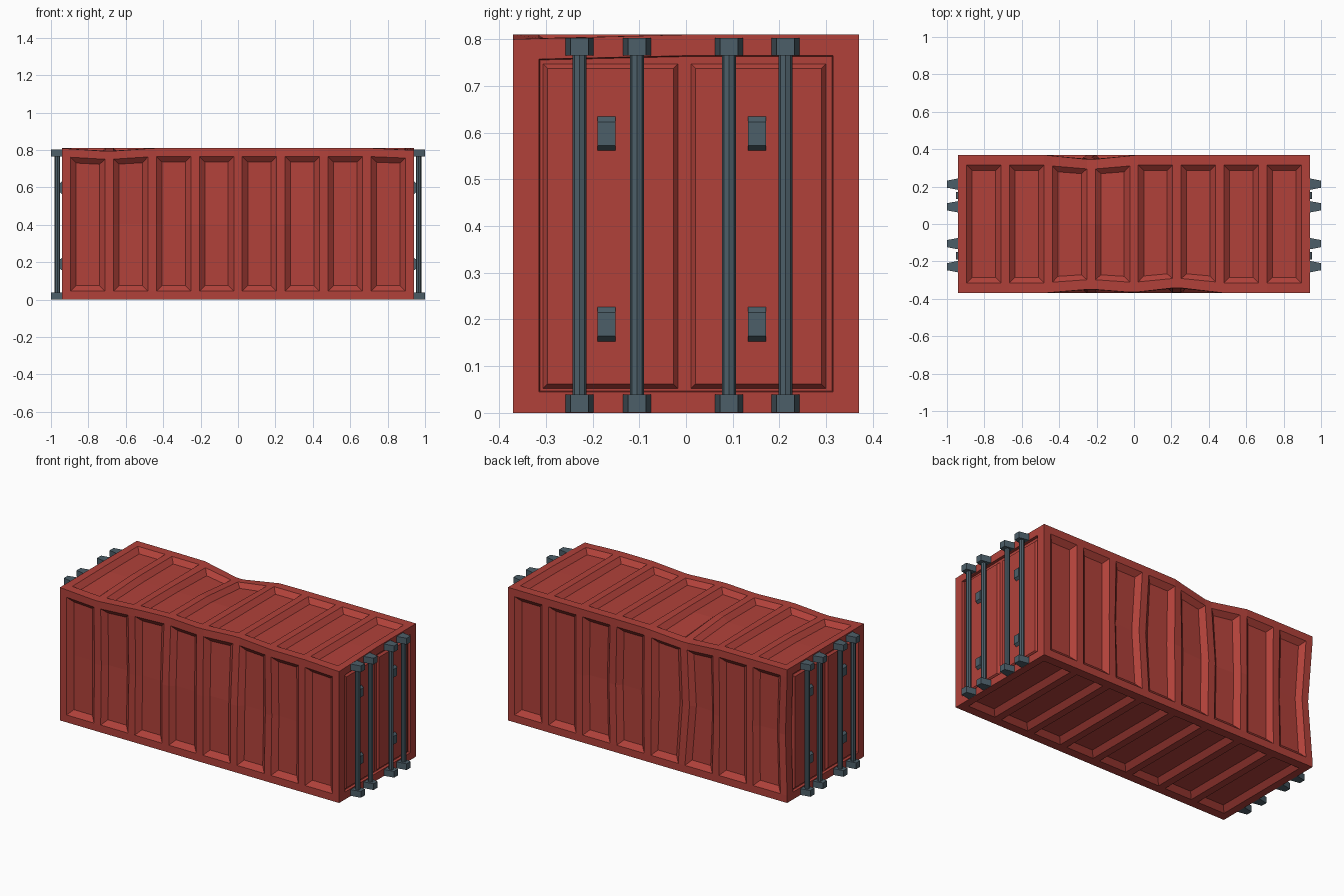
import bpy, bmesh
from mathutils import Vector

if "Cube" in bpy.data.objects:
    bpy.data.objects.remove(bpy.data.objects["Cube"])


def material(name, rgb):
    m = bpy.data.materials.new(name)
    m.diffuse_color = (*rgb, 1)
    m.use_nodes = True
    m.node_tree.nodes["Principled BSDF"].inputs["Base Color"].default_value = m.diffuse_color
    return m


RED = material("container red", (0.44, 0.053, 0.042))
STEEL = material("blue grey steel", (0.073, 0.113, 0.14))


def finish(name, bm, mat):
    bmesh.ops.recalc_face_normals(bm, faces=bm.faces[:])
    me = bpy.data.meshes.new(name)
    bm.to_mesh(me)
    bm.free()
    me.materials.append(mat)
    ob = bpy.data.objects.new(name, me)
    bpy.context.collection.objects.link(ob)
    return ob


# Container body: box shell cut along the panel lines
L, W, H, F = 0.94, 0.37, 0.81, 0.045
COUNT = 8
pitch = (2 * L - F) / COUNT
xs = [-L] + [v for i in range(COUNT) for v in (-L + F + i * pitch, -L + (i + 1) * pitch)] + [L]
ys = [-W, -W + F + 0.01, 0, W - F - 0.01, W]
zs = [0, F, H / 2, H - F, H]
lines = (xs, ys, zs)

bm = bmesh.new()
cache = {}


def vert(p):
    key = tuple(round(c, 5) for c in p)
    if key not in cache:
        cache[key] = bm.verts.new(p)
    return cache[key]


recesses, ends = [], []
for axis in range(3):
    a, b = (axis + 1) % 3, (axis + 2) % 3
    for level in (lines[axis][0], lines[axis][-1]):
        for i in range(len(lines[a]) - 1):
            for j in range(len(lines[b]) - 1):
                quad = []
                for di, dj in ((0, 0), (1, 0), (1, 1), (0, 1)):
                    p = [0, 0, 0]
                    p[axis], p[a], p[b] = level, lines[a][i + di], lines[b][j + dj]
                    quad.append(vert(p))
                f = bm.faces.new(quad)
                idx = {a: i, b: j}
                if axis == 0:
                    if i in (1, 2) and j in (1, 2):
                        ends.append(f)
                elif idx[0] % 2 == 1 and idx[3 - axis] in (1, 2):
                    recesses.append(f)
bmesh.ops.recalc_face_normals(bm, faces=bm.faces[:])

# Corrugation recesses and shallow door openings
bmesh.ops.inset_region(bm, faces=recesses, thickness=0.03, depth=-0.027, use_even_offset=True)
bmesh.ops.inset_region(bm, faces=ends, thickness=0.002, depth=-0.015, use_even_offset=True)

# Dents: centre, radius, push
dents = [
    ((-0.23, W, H), 0.26, (0, -0.024, -0.03)),
    ((-0.23, -W, H), 0.26, (0, 0.02, 0)),
    ((0.23, -W, H), 0.26, (0, 0.028, 0)),
    ((-0.70, -W, H), 0.25, (0, 0, -0.016)),
    ((L, -W, H), 0.22, (0, 0, -0.010)),
    ((-L, W, H / 2), 0.28, (0.02, -0.012, 0)),
    ((-0.25, W, H / 2), 0.26, (-0.02, -0.015, 0)),
    ((0.25, W, H / 2), 0.26, (0.015, -0.01, 0)),
    ((-0.55, -W, H / 2), 0.26, (0, 0.01, 0)),
    ((0.4, -W, H / 2), 0.26, (0, 0.01, 0)),
]
for v in bm.verts:
    start = v.co.copy()
    for centre, radius, push in dents:
        fall = max(0, 1 - (start - Vector(centre)).length / radius)
        v.co += Vector(push) * min(1, fall * 1.1)
finish("container_body", bm, RED)


# Tapered block pointing outwards along x
def taper(name, side, x0, x1, y, z, base, tip, mat):
    bm = bmesh.new()
    bmesh.ops.create_cube(bm, size=2)
    for v in bm.verts:
        half, x = (base, x0) if v.co.x < 0 else (tip, x1)
        v.co = (side * x, y + v.co.y * half[0], z + v.co.z * half[1])
    return finish(name, bm, mat)


def rod(name, x, y, z0, z1, r):
    bm = bmesh.new()
    bmesh.ops.create_cone(bm, cap_ends=True, segments=8, radius1=r, radius2=r, depth=z1 - z0)
    bmesh.ops.translate(bm, verts=bm.verts[:], vec=(x, y, (z0 + z1) / 2))
    return finish(name, bm, STEEL)


# Doors and locking gear on both ends
for side, tag in ((1, "right"), (-1, "left")):
    for n, y in enumerate((-0.162, 0.155)):
        taper(f"{tag}_door_{n}", side, 0.922, 0.937, y, 0.40,
              (0.147, 0.35), (0.135, 0.338), RED)
        for m, z in enumerate((0.19, 0.598)):
            taper(f"{tag}_latch_{n}_{m}", side, 0.93, 0.952, y - 0.003 - 0.005 * (1 - n), z,
                  (0.019, 0.042), (0.019, 0.025), STEEL)
    for n, y in enumerate((-0.228, -0.105, 0.092, 0.213)):
        rod(f"{tag}_lock_rod_{n}", side * 0.966, y, 0.02, 0.79, 0.015)
        for m, z in enumerate((0.02, 0.784)):
            taper(f"{tag}_rod_bracket_{n}_{m}", side, 0.937, 1.0, y, z,
                  (0.031, 0.019), (0.019, 0.019), STEEL)
